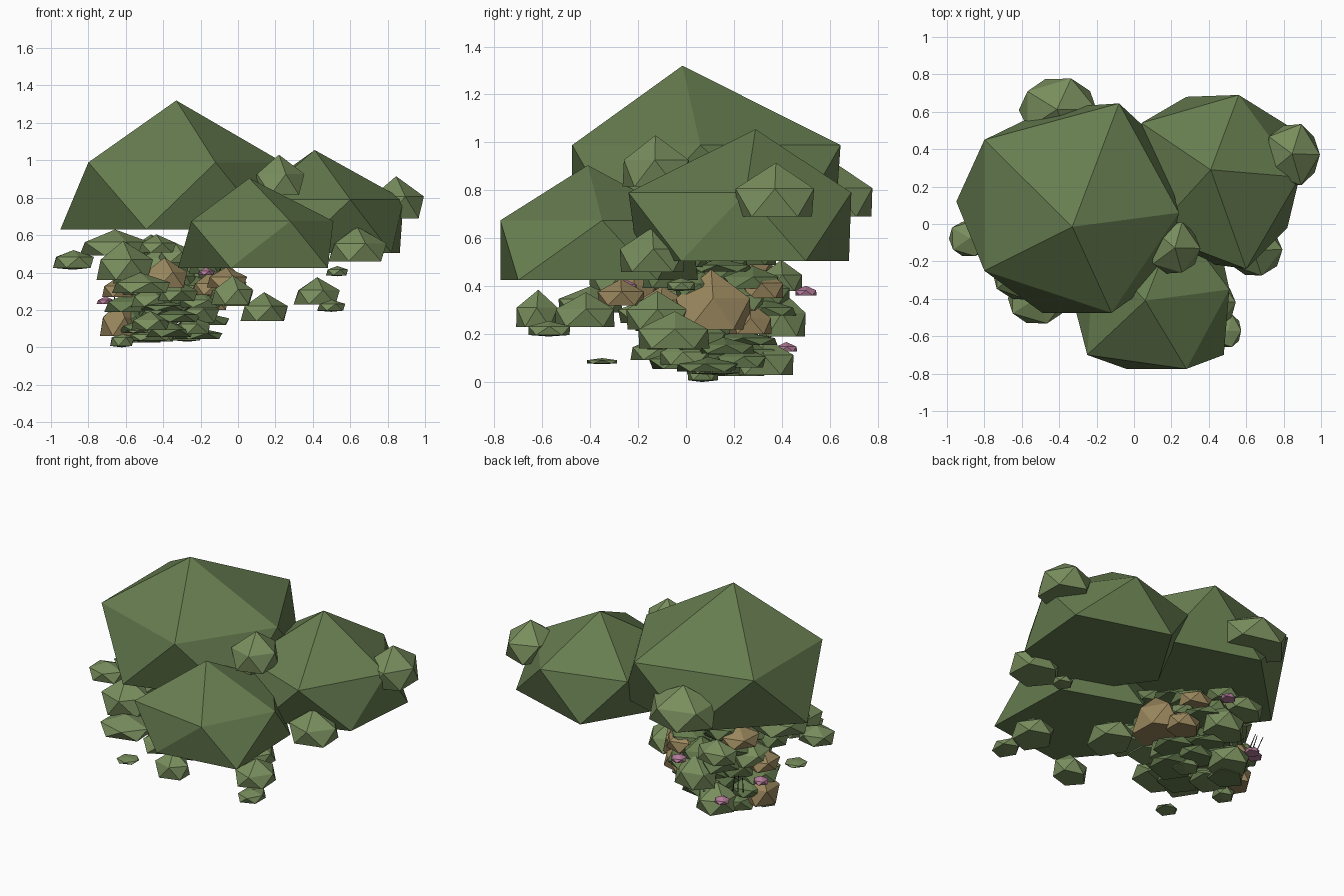
import bpy, bmesh, math, random
from mathutils import Vector

random.seed(7)

def material(name, rgb):
    m = bpy.data.materials.new(name)
    m.diffuse_color = (*rgb, 1)
    return m

GREEN = material("leaf_green", (0.135, 0.205, 0.08))
LIGHT = material("light_leaf", (0.19, 0.27, 0.11))
BROWN = material("dry_leaf", (0.32, 0.24, 0.11))
PINK = material("blossom_pink", (0.45, 0.20, 0.32))
DARK = material("twig_dark", (0.04, 0.035, 0.03))

def finish(name, bm, mat):
    me = bpy.data.meshes.new(name)
    bm.to_mesh(me)
    bm.free()
    me.materials.append(mat)
    ob = bpy.data.objects.new(name, me)
    bpy.context.collection.objects.link(ob)
    return ob

def clump(name, x, y, z0, z1, rx, ry, mat, cut=-0.15, jit=0.04):
    """Faceted icosphere, flattened below 'cut', spanning z0..z1, outline rx by ry."""
    bm = bmesh.new()
    bmesh.ops.create_icosphere(bm, subdivisions=1, radius=1)
    for v in bm.verts:
        t = (max(v.co.z, cut) - cut) / (1 - cut)
        jx, jy = (random.uniform(-jit, jit) for _ in range(2))
        v.co = (x + rx * (v.co.x / 0.894 + jx), y + ry * (v.co.y / 0.894 + jy), z0 + t * (z1 - z0))
    return finish(name, bm, mat)

def canopy(name, z0, z1, apex, upper, lower):
    """Flat-bottomed facet dome: apex, five shoulder corners, five base corners."""
    bm = bmesh.new()
    zs = z0 + 0.52 * (z1 - z0)
    a = bm.verts.new((*apex, z1))
    u = [bm.verts.new((*p, zs)) for p in upper]
    l = [bm.verts.new((*p, z0)) for p in lower]
    for i in range(5):
        j = (i + 1) % 5
        bm.faces.new((a, u[i], u[j]))
        bm.faces.new((u[i], l[i], u[j]))
        bm.faces.new((u[j], l[i], l[j]))
    bm.faces.new(l[::-1])
    return finish(name, bm, GREEN)

# three main canopy masses
canopy("canopy_large", 0.63, 1.32, (-0.33, -0.015),
       [(0.24, 0.06), (-0.08, 0.645), (-0.80, 0.45), (-0.80, -0.25), (-0.12, -0.475)],
       [(0.14, 0.44), (-0.45, 0.62), (-0.95, 0.12), (-0.49, -0.475), (0.17, -0.27)])
canopy("canopy_right", 0.505, 1.055, (0.41, 0.29),
       [(0.885, 0.25), (0.56, 0.69), (0.04, 0.54), (0.10, -0.05), (0.60, -0.24)],
       [(0.865, 0.50), (0.28, 0.68), (0.00, 0.22), (0.31, -0.20), (0.82, -0.02)])
canopy("canopy_front", 0.425, 0.905, (0.06, -0.41),
       [(0.51, -0.35), (0.23, 0.02), (-0.21, -0.12), (-0.25, -0.70), (0.28, -0.775)],
       [(0.46, -0.12), (-0.03, 0.05), (-0.32, -0.43), (-0.04, -0.775), (0.48, -0.70)])

# outlying clumps: x, y, bottom, top, rx, ry
outer = [
    (0.215, -0.125, 0.815, 1.03, 0.135, 0.145),
    (0.845, 0.37, 0.69, 0.915, 0.152, 0.17),
    (-0.405, 0.61, 0.69, 0.92, 0.205, 0.17),
    (0.64, -0.14, 0.46, 0.645, 0.15, 0.14),
    (0.42, -0.42, 0.23, 0.375, 0.12, 0.13),
    (-0.03, -0.62, 0.23, 0.385, 0.11, 0.09),
    (0.14, -0.05, 0.14, 0.295, 0.13, 0.15),
    (-0.61, -0.26, 0.36, 0.57, 0.15, 0.15),
    (-0.66, 0.0, 0.49, 0.63, 0.19, 0.17),
    (-0.52, -0.40, 0.29, 0.40, 0.16, 0.14),
    (-0.04, -0.12, 0.22, 0.38, 0.12, 0.13),
    (-0.45, 0.32, 0.03, 0.19, 0.12, 0.13),
    (-0.35, 0.40, 0.19, 0.38, 0.13, 0.10),
    (-0.50, 0.40, 0.38, 0.51, 0.13, 0.09),
]
for i, p in enumerate(outer):
    clump(f"leaf_clump_{i}", *p, LIGHT)

# small pointed tufts
tufts = [
    (-0.88, -0.08, 0.415, 0.52, 0.11, 0.10),
    (0.50, -0.57, 0.19, 0.255, 0.075, 0.09),
    (0.53, -0.02, 0.38, 0.435, 0.06, 0.06),
    (-0.54, -0.35, 0.075, 0.10, 0.065, 0.065),
    (-0.62, 0.07, 0.0, 0.08, 0.065, 0.065),
    (-0.27, 0.15, 0.03, 0.11, 0.08, 0.08),
    (-0.48, 0.12, 0.03, 0.09, 0.12, 0.12),
]
for i, p in enumerate(tufts):
    clump(f"tuft_{i}", *p, LIGHT, cut=-0.6)

# dry brown clumps
dry = [
    (-0.39, -0.22, 0.32, 0.48, 0.12, 0.10),
    (-0.08, 0.11, 0.22, 0.47, 0.13, 0.16),
    (-0.64, 0.12, 0.27, 0.38, 0.09, 0.11),
    (-0.64, 0.14, 0.06, 0.25, 0.10, 0.11),
    (-0.06, -0.27, 0.32, 0.43, 0.11, 0.10),
    (-0.20, 0.32, 0.35, 0.47, 0.10, 0.09),
    (-0.15, 0.27, 0.20, 0.33, 0.10, 0.09),
    (-0.55, 0.25, 0.45, 0.56, 0.12, 0.12),
    (-0.15, -0.10, 0.28, 0.40, 0.10, 0.10),
]
for i, p in enumerate(dry):
    clump(f"dry_clump_{i}", *p, BROWN)

# layered undergrowth heap beneath the canopy
N = 50
for i in range(N):
    z = 0.07 + 0.49 * (i + 0.5) / N
    spread = min(1.0, 0.62 + z * 1.6)
    a = i * 2.399
    d = math.sqrt(random.uniform(0.08, 1.0)) * spread
    r = random.uniform(0.085, 0.14)
    h = random.uniform(0.05, 0.14)
    x = -0.37 + 0.26 * d * math.cos(a)
    y = 0.09 + 0.29 * d * math.sin(a)
    clump(f"undergrowth_{i}", x, y, z - h / 2, z + h / 2, r, r * random.uniform(0.85, 1.15),
          random.choice((GREEN, GREEN, LIGHT)), jit=0.1)

# pink blossoms
for i, (x, y, z) in enumerate([(-0.30, 0.50, 0.38), (-0.55, 0.42, 0.145),
                               (-0.71, 0.25, 0.25), (-0.17, -0.25, 0.405)]):
    clump(f"blossom_{i}", x, y, z - 0.018, z + 0.022, 0.045, 0.045, PINK)

# thin twigs at the back left
for i in range(3):
    bm = bmesh.new()
    base = Vector((-0.64 + 0.03 * i, 0.33 + 0.01 * i, 0.18))
    tip = base + Vector((random.uniform(-0.04, 0.02), random.uniform(0.0, 0.05), 0.12))
    rot = (tip - base).to_track_quat('Z', 'Y').to_matrix()
    bmesh.ops.create_cone(bm, segments=5, radius1=0.004, radius2=0.002,
                          depth=(tip - base).length, cap_ends=True)
    bmesh.ops.rotate(bm, matrix=rot, verts=bm.verts)
    bmesh.ops.translate(bm, vec=(base + tip) / 2, verts=bm.verts)
    finish(f"twig_{i}", bm, DARK)
